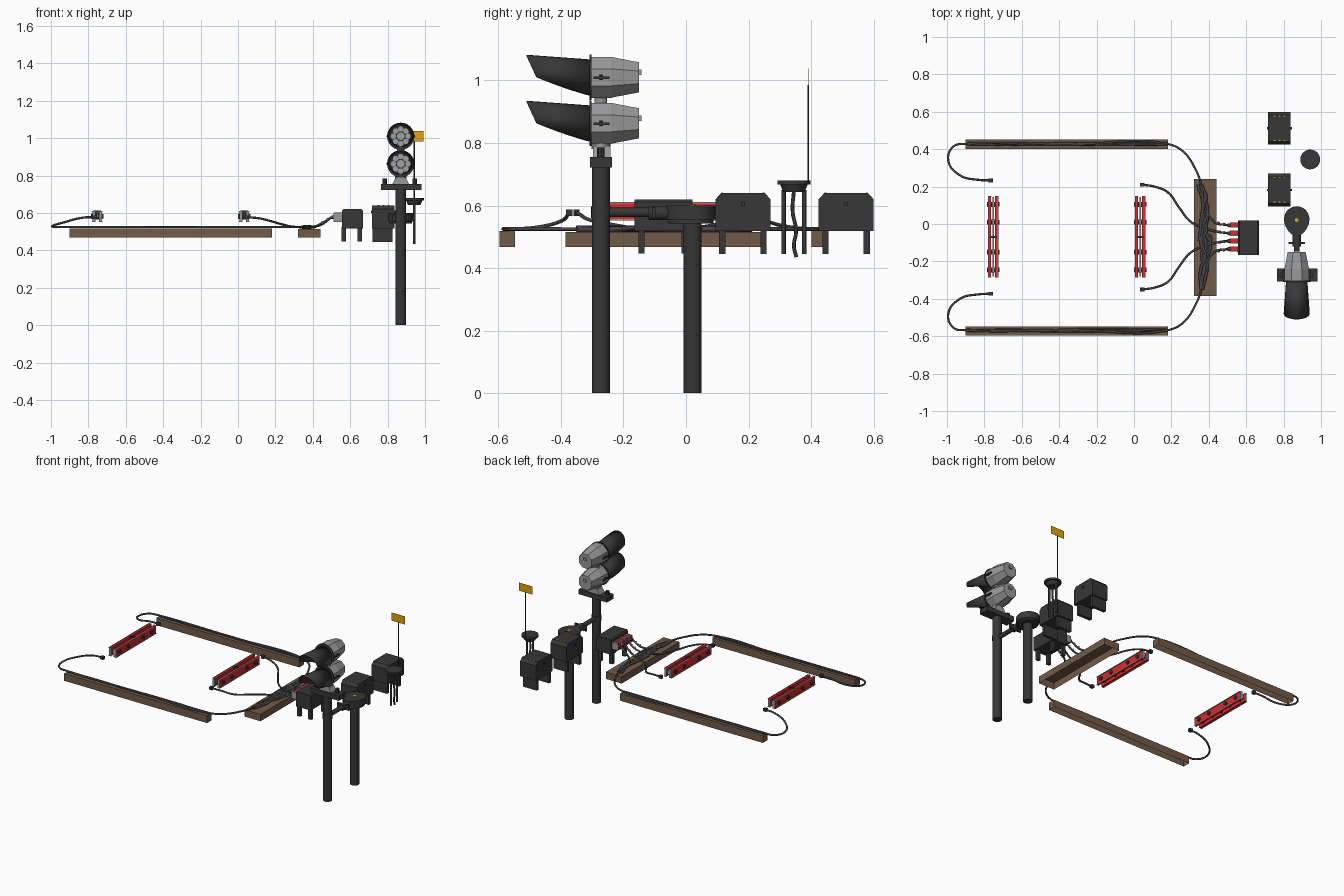
import bpy, bmesh, math, random
from mathutils import Matrix, Vector

if "Cube" in bpy.data.objects:
    bpy.data.objects.remove(bpy.data.objects["Cube"])
random.seed(4)

def mat(name, r, g, b):
    m = bpy.data.materials.new(name)
    m.diffuse_color = (r, g, b, 1)
    m.use_nodes = True
    m.node_tree.nodes["Principled BSDF"].inputs["Base Color"].default_value = m.diffuse_color
    return m

BLACK = mat("black", .038, .038, .038)
CABLE = mat("cable_grey", .06, .06, .065)
GREY = mat("housing_grey", .32, .32, .33)
LENS = mat("lens_grey", .35, .36, .36)
BROWN = mat("wood_brown", .165, .105, .065)
RED = mat("red", .68, .025, .025)
YELLOW = mat("amber", .75, .37, .004)

def finish(name, bm, m, smooth=False, recalc=True):
    if recalc:
        bmesh.ops.recalc_face_normals(bm, faces=bm.faces)
    me = bpy.data.meshes.new(name)
    bm.to_mesh(me)
    bm.free()
    o = bpy.data.objects.new(name, me)
    bpy.context.collection.objects.link(o)
    me.materials.append(m)
    if smooth:
        bpy.context.view_layer.objects.active = o
        bpy.ops.object.select_all(action='DESELECT')
        o.select_set(True)
        bpy.ops.object.shade_smooth_by_angle(angle=math.radians(35))
    return o

def box(name, x0, x1, y0, y1, z0, z1, m, open_bottom=False):
    bm = bmesh.new()
    bmesh.ops.create_cube(bm, size=1)
    for v in bm.verts:
        v.co = (x1 if v.co.x > 0 else x0, y1 if v.co.y > 0 else y0, z1 if v.co.z > 0 else z0)
    if open_bottom:
        bm.normal_update()
        bmesh.ops.delete(bm, geom=[f for f in bm.faces if f.normal.z < -.5], context='FACES_ONLY')
    return finish(name, bm, m, recalc=not open_bottom)

def rod(name, a, b, r, m, r2=None, n=20):
    a, b = Vector(a), Vector(b)
    bm = bmesh.new()
    q = (b - a).to_track_quat('Z', 'Y').to_matrix().to_4x4()
    bmesh.ops.create_cone(bm, cap_ends=True, segments=n, radius1=r, radius2=r if r2 is None else r2,
                          depth=(b - a).length, matrix=Matrix.Translation((a + b) / 2) @ q)
    return finish(name, bm, m, True)

def prism(name, pts, vec, m, smooth=False):
    bm = bmesh.new()
    f = bm.faces.new([bm.verts.new(p) for p in pts])
    g = bmesh.ops.extrude_face_region(bm, geom=[f])
    bmesh.ops.translate(bm, vec=vec, verts=[v for v in g['geom'] if isinstance(v, bmesh.types.BMVert)])
    return finish(name, bm, m, smooth)

def cable(name, pts, r, m):
    cu = bpy.data.curves.new(name, 'CURVE')
    cu.dimensions = '3D'
    cu.bevel_depth, cu.bevel_resolution, cu.resolution_u = r, 2, 6
    cu.use_fill_caps = True
    s = cu.splines.new('BEZIER')
    s.bezier_points.add(len(pts) - 1)
    for bp, p in zip(s.bezier_points, pts):
        bp.co = p
        bp.handle_left_type = bp.handle_right_type = 'AUTO'
    o = bpy.data.objects.new(name, cu)
    bpy.context.collection.objects.link(o)
    cu.materials.append(m)
    bpy.ops.object.select_all(action='DESELECT')
    o.select_set(True)
    bpy.context.view_layer.objects.active = o
    bpy.ops.object.convert(target='MESH')

# signal mast and bracket
MX, MY = .87, -.272
rod("mast", (MX, MY, 0), (MX, MY, .755), .029, BLACK, n=24)
box("mast_bracket", .765, .98, MY - .035, MY + .035, .722, .755, BLACK)
prism("mast_saddle", [(MX - .045, MY - .025, .755), (MX + .045, MY - .025, .755),
      (MX + .025, MY - .025, .79), (MX - .025, MY - .025, .79)], (0, .055, 0), GREY)
for x in (.785, .945):
    rod("bracket_bolt", (x, MY, .755), (x, MY, .785), .012, BLACK, n=8)

# lamp heads
def head(zc):
    bm = bmesh.new()
    rings = []
    for y, r in ((-.305, .071), (-.238, .071), (-.232, .069), (-.15, .052)):
        rings.append([bm.verts.new((MX + r * math.cos(a), y, zc + r * math.sin(a)))
                      for a in [math.pi / 8 + k * math.pi / 4 for k in range(8)]])
    for p, q in zip(rings, rings[1:]):
        for k in range(8):
            bm.faces.new((p[k], p[(k + 1) % 8], q[(k + 1) % 8], q[k]))
    bm.faces.new(rings[0])
    bm.faces.new(rings[-1])
    finish("lamp_housing", bm, GREY)
    # visor: flared tube, cut away towards the bottom
    bm = bmesh.new()
    n, rows = 32, []
    for k in range(n):
        a = 2 * math.pi * k / n
        s = math.sin(a)
        end = -.478 - .032 * s if s > 0 else -.478 - .165 * s
        row = []
        for y in (-.304, min(end, -.312)):
            r = .057 + .015 * (-.304 - y) / .206
            row.append(bm.verts.new((MX + r * math.cos(a), y, zc + r * s)))
        rows.append(row)
    for k in range(n):
        p, q = rows[k], rows[(k + 1) % n]
        bm.faces.new((p[0], q[0], q[1], p[1]))
    o = finish("visor", bm, BLACK, True)
    sol = o.modifiers.new("thickness", 'SOLIDIFY')
    sol.thickness = .003
    # lens cluster
    rod("lens_plate", (MX, -.302, zc), (MX, -.309, zc), .073, BLACK, n=24)
    rod("lens_centre", (MX, -.308, zc), (MX, -.315, zc), .02, LENS, n=16)
    for k in range(8):
        a = k * math.pi / 4
        x, z = MX + .039 * math.cos(a), zc + .039 * math.sin(a)
        rod("lens", (x, -.308, z), (x, -.314, z), .0148, LENS, n=14)
    # latches, hinges and rear knob
    for s in (-1, 1):
        x = MX + s * .068
        box("latch", x - .008, x + .008, -.295, -.245, zc - .005, zc + .003, BLACK)
        rod("latch_pin", (x, -.272, zc - .009), (x, -.272, zc + .009), .005, BLACK, n=8)
    box("rear_knob", MX - .012, MX + .012, -.152, -.142, zc + .008, zc + .025, GREY)

for z in (.863, 1.01):
    head(z)
rod("neck_lower", (MX, MY, .78), (MX, MY, .80), .03, GREY)
rod("neck_upper", (MX, MY, .92), (MX, MY, .955), .02, GREY)

# second post with egg-shaped cap and linking arm
PY = .021
rod("short_post", (MX, PY, 0), (MX, PY, .55), .029, BLACK, n=24)
def egg(s):
    pts = []
    for k in range(28):
        a = 2 * math.pi * k / 28
        c, d = math.cos(a), math.sin(a)
        w = 1 if d > 0 else 1 - .18 * d * d
        pts.append((MX + .068 * w * s * c, .025 + (.07 if d > 0 else .09) * s * d))
    return pts
prism("post_cap", [(x, y, .555) for x, y in egg(1)], (0, 0, .045), BLACK, True)
prism("post_cap_base", [(x, y, .543) for x, y in egg(.9)], (0, 0, .015), BLACK, True)
rod("cap_mark", (MX, PY, .598), (MX, PY, .603), .011, YELLOW, n=6)
rod("arm_sleeve", (MX, -.055, .576), (MX, -.12, .576), .022, BLACK)
rod("arm", (MX, -.11, .578), (MX, -.26, .578), .015, BLACK)
box("arm_clamp", MX - .045, MX + .045, -.108, -.097, .56, .595, BLACK)
rod("mast_collar", (MX, MY, .56), (MX, MY, .597), .031, BLACK, n=24)

# two equipment cases on saddle legs
for yc in (.182, .512):
    h = .088
    prof = [(-h, .518), (h, .518), (h, .62), (h - .018, .64), (-h + .018, .64), (-h, .62)]
    prism("equipment_case", [(.717, yc + y, z) for y, z in prof], (.121, 0, 0), BLACK)
    for s in (-1, 1):
        y = yc + s * .066
        box("case_leg", .72, .825, y - .01, y + .01, .445, .525, BLACK)
        for x in (.752, .778, .804):
            box("case_mark", x - .005, x + .005, yc + s * .066 - .003, yc + s * .066 + .003, .639, .6415, YELLOW)
    for x in (.715, .84):
        box("case_hasp", x - .004, x + .004, yc - .006, yc + .006, .6, .612, BLACK)

# junction box with four plugs
prism("junction_box", [(.555, -.165, .518), (.668, -.165, .518), (.668, -.165, .612),
      (.66, -.165, .62), (.563, -.165, .62), (.555, -.165, .612)], (0, .185, 0), BLACK)
for x in (.566, .65):
    for y in (-.142, -.004):
        box("junction_leg", x - .012, x + .012, y - .01, y + .01, .447, .525, BLACK)
for y in (-.006, -.049, -.091, -.134):
    box("plug_body", .512, .556, y - .011, y + .011, .555, .6, RED)
    for s in (-1, 1):
        box("plug_cheek", .511, .556, y + s * .0125 - .0015, y + s * .0125 + .0015, .553, .602, GREY)
    rod("plug_tip", (.5, y, .577), (.515, y, .577), .01, CABLE, n=12)

# wooden troughs, open underneath
for y0, y1 in ((.402, .452), (-.597, -.547)):
    box("long_trough", -.9, .183, y0, y1, .468, .518, BROWN, True)
box("cross_trough", .32, .44, -.385, .24, .468, .515, BROWN, True)

# red bolted bars with grey edging
for xc in (-.753, .033):
    for s in (-1, 1):
        x = xc + s * .018
        box("red_bar", x - .007, x + .007, -.283, .148, .555, .609, RED)
        for y in (-.284, .149):
            box("bar_end", x - .008, x + .008, y - .0015, y + .0015, .553, .611, GREY)
        e = xc + s * .0265
        for z in (.552, .606):
            box("bar_edge", e - .002, e + .002, -.285, .15, z, z + .005, GREY)
    box("bar_core", xc - .004, xc + .004, -.28, .145, .57, .598, GREY)
    for y in (.105, .01, -.15, -.245):
        rod("bolt", (xc - .033, y, .582), (xc + .033, y, .582), .012, BLACK, n=12)
        rod("bolt_flange", (xc - .029, y, .582), (xc + .029, y, .582), .015, BLACK, n=6)
    box("bar_spacer", xc - .02, xc + .02, -.076, -.064, .565, .612, BLACK)

# cables, mirrored about the track centre line
CY = -.07
outer = [(-.765, .303, .577), (-.83, .306, .575), (-.93, .33, .55), (-.993, .41, .53), (-.965, .485, .525),
         (-.9, .498, .525), (-.3, .498, .525), (.18, .498, .525), (.26, .46, .525), (.33, .36, .525),
         (.362, .27, .525), (.375, .17, .526), (.43, .08, .535), (.5, .064, .577)]
inner = [(.045, .28, .577), (.11, .27, .572), (.18, .24, .555), (.24, .16, .538), (.3, .085, .526),
         (.37, .05, .525), (.44, .03, .535), (.5, .021, .577)]
for s in (-1, 1):
    for nm, path in (("outer_cable", outer), ("inner_cable", inner)):
        cable(nm, [(x, CY + s * v, z) for x, v, z in path], .006, CABLE)
        x, v, z = path[0]
        y = CY + s * v
        box("cable_end", x - .012, x + .01, y - .01, y + .01, z - .01, z + .01, BLACK)
        # pale ferrules on the cable tails
        a, b = [Vector((p[0], CY + s * p[1], p[2])) for p in path[-2:]]
        for t in (.3, .7):
            p = a.lerp(b, t)
            rod("ferrule", p - (b - a) * .05, p + (b - a) * .05, .008, GREY, n=10)
    # slack runs along the long troughs
    for d in (-.006, .006):
        cable("trough_cable", [(-.89 + k * .106, CY + s * (.498 + d * random.uniform(.3, 1.2)), .524)
                               for k in range(11)], .005, CABLE)
    # bundle on the cross trough
    for k in range(5):
        cable("bundle_cable", [(.355 + random.uniform(-.015, .02) + .02 * math.sin(t * 3),
                                CY + s * (.28 - .3 * t), .5235 + .001 * k)
                               for t in (0, .2, .4, .6, .8, 1)], .008, CABLE)
for k in range(4):
    cable("bundle_loop", [(.36 + .012 * k, -.2 + .03 * k, .524), (.41, -.13 + .02 * k, .525),
                          (.385, -.05, .526), (.36 + .01 * k, .06, .524)], .007, CABLE)

# antenna stand with flag
AX, AY = .942, .345
rod("stand_disc", (AX, AY, .667), (AX, AY, .68), .053, BLACK, n=24)
rod("stand_funnel", (AX, AY, .643), (AX, AY, .668), .034, BLACK, .044, n=24)
for s in (-1, 1):
    rod("stand_leg", (AX, AY + s * .033, .445), (AX, AY + s * .033, .65), .007, BLACK, n=12)
cable("stand_cable", [(AX, AY, .65), (AX, AY - .004, .58), (AX, AY + .007, .52),
                      (AX, AY, .47), (AX, AY + .008, .435)], .006, BLACK)
rod("flag_rod", (AX, .391, .675), (AX, .391, .985), .003, BLACK, n=8)
box("flag", .89, .993, .3905, .3915, .983, 1.038, YELLOW)
